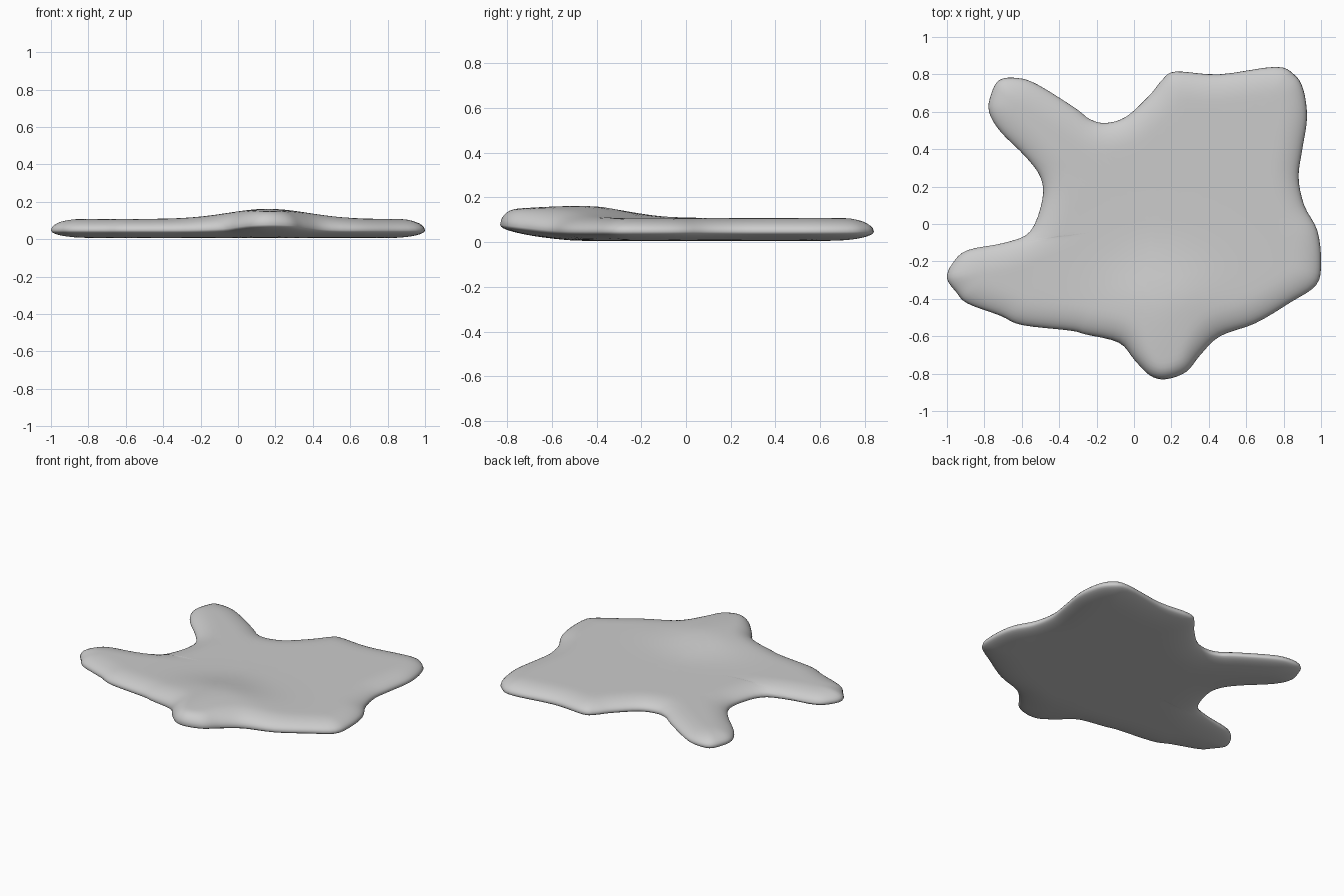
import bpy, bmesh
from math import exp, sqrt
from mathutils import Vector

if "Cube" in bpy.data.objects:
    bpy.data.objects.remove(bpy.data.objects["Cube"])

# Outline of the puddle seen from above, clockwise
OUTLINE = [
    (-.72, .77), (-.62, .78), (-.515, .745), (-.315, .62), (-.235, .56), (-.15, .54),
    (-.04, .575), (.085, .69), (.155, .775), (.225, .815), (.455, .80), (.755, .84),
    (.855, .80), (.905, .72), (.925, .57), (.90, .40), (.88, .25), (.91, .10),
    (.98, -.035), (1, -.2), (.975, -.325), (.835, -.42), (.65, -.53), (.46, -.60),
    (.355, -.70), (.28, -.79), (.17, -.83), (.085, -.81), (.005, -.73), (-.08, -.635),
    (-.26, -.59), (-.34, -.57), (-.60, -.54), (-.715, -.49), (-.89, -.425), (-.95, -.365),
    (-1, -.29), (-.97, -.21), (-.89, -.14), (-.69, -.10), (-.555, -.04), (-.49, .13),
    (-.50, .25), (-.58, .36), (-.715, .495), (-.775, .60), (-.765, .69)]
CENTRE = Vector((.1, 0))
RINGS = [1, .995, .985, .97, .95, .925, .895, .86, .82, .77, .71, .64, .56, .46, .34, .2, .1]


def smooth_loop(pts, steps):
    """Closed Catmull-Rom curve through the points."""
    p = [Vector(q) for q in pts]
    n, out = len(p), []
    for i in range(n):
        a, b, c, d = p[i - 1], p[i], p[(i + 1) % n], p[(i + 2) % n]
        for s in range(steps):
            t = s / steps
            out.append(.5 * (2 * b + (c - a) * t + (2 * a - 5 * b + 4 * c - d) * t * t
                             + (3 * b - a - 3 * c + d) * t ** 3))
    return out


loop = smooth_loop(OUTLINE, 4)
N = len(loop)


def edge_distance(q):
    best = 9
    for i in range(N):
        a, b = loop[i - 1], loop[i]
        ab = b - a
        t = max(0, min(1, (q - a).dot(ab) / ab.length_squared))
        best = min(best, (q - a - ab * t).length)
    return best


def heights(q, d):
    """Top and bottom height at a point lying d inside the edge."""
    sy = .24 if q.y > -.45 else .6
    bump = .054 * exp(-((q.x - .16) / .3) ** 2 - ((q.y + .45) / sy) ** 2)
    s = max(0, min(1, (-q.y - .45) / .38))
    lift = s * s * (3 - 2 * s) * exp(-((q.x - .17) / .3) ** 2)
    rim = .047 + .03 * lift
    rounded = lambda w: sqrt(max(0, 1 - (1 - min(d / w, 1)) ** 2))
    top = rim + (.108 + bump - rim) * rounded(.15 - .08 * lift)
    floor = .006 + .03 * lift
    return top, rim + (floor - rim) * rounded(.2)


# Puddle: rings shrinking to the centre, shared rim, closed top and bottom
bm = bmesh.new()
tops, bots = [], []
for k, r in enumerate(RINGS):
    up, low = [], []
    for p in loop:
        q = CENTRE + (p - CENTRE) * r
        zt, zb = heights(q, edge_distance(q) if k else 0)
        up.append(bm.verts.new((q.x, q.y, zt)))
        low.append(up[-1] if k == 0 else bm.verts.new((q.x, q.y, zb)))
    tops.append(up)
    bots.append(low)
for rings, z in ((tops, heights(CENTRE, 1)[0]), (bots, heights(CENTRE, 1)[1])):
    for a, b in zip(rings, rings[1:]):
        for i in range(N):
            bm.faces.new((a[i - 1], a[i], b[i], b[i - 1]))
    hub = bm.verts.new((CENTRE.x, CENTRE.y, z))
    for i in range(N):
        bm.faces.new((rings[-1][i - 1], rings[-1][i], hub))
bmesh.ops.recalc_face_normals(bm, faces=bm.faces)
for f in bm.faces:
    f.smooth = True
mesh = bpy.data.meshes.new("puddle")
bm.to_mesh(mesh)
bm.free()
puddle = bpy.data.objects.new("puddle", mesh)
bpy.context.collection.objects.link(puddle)
